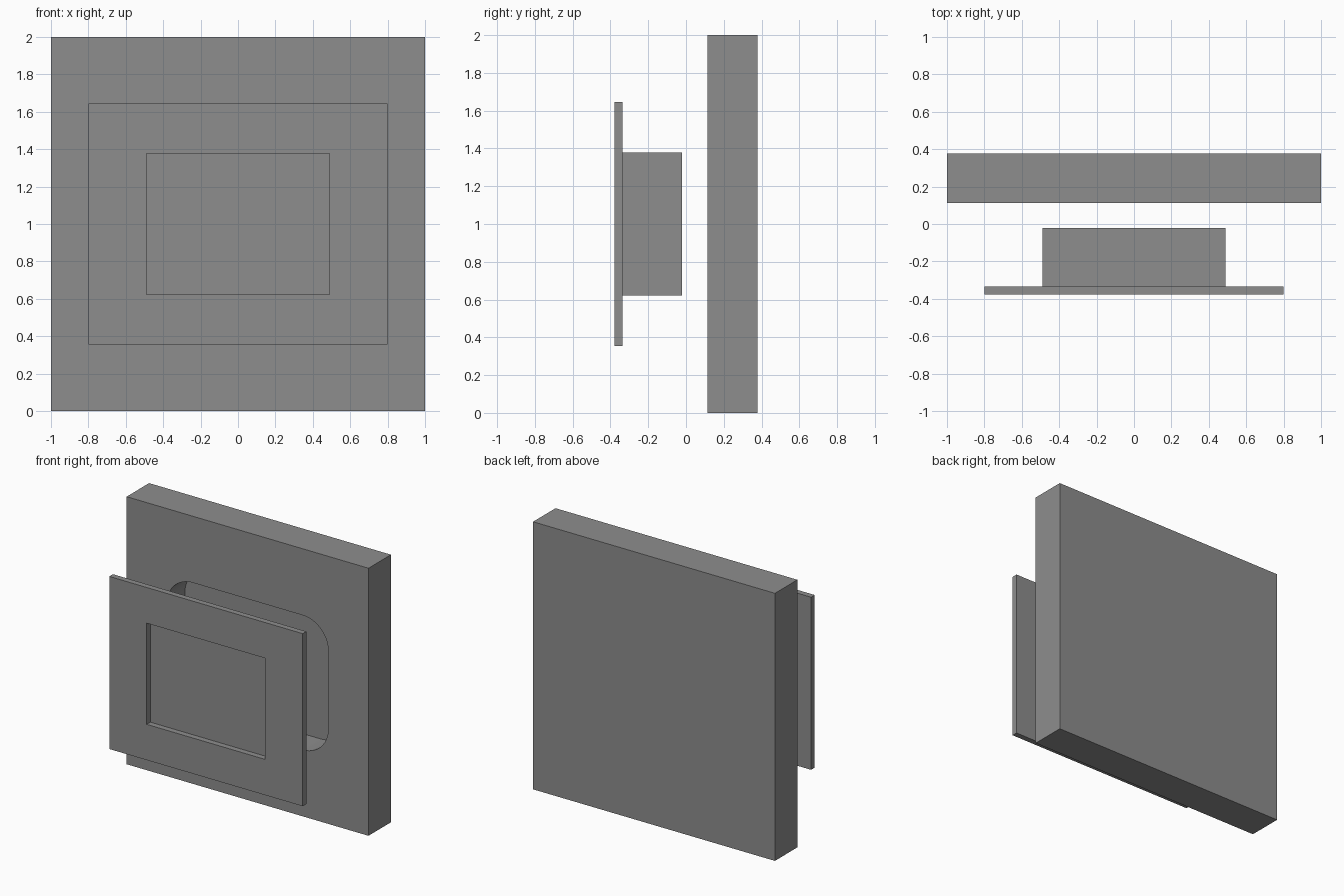
import bpy, bmesh, math

if "Cube" in bpy.data.objects:
    bpy.data.objects.remove(bpy.data.objects["Cube"])

grey = bpy.data.materials.new("mid_grey")
grey.diffuse_color = (0.27, 0.27, 0.27, 1)
grey.use_nodes = True
grey.node_tree.nodes["Principled BSDF"].inputs["Base Color"].default_value = grey.diffuse_color


def rounded_rect(hw, hh, r=0.0, steps=12):
    """Outline centred on x = 0, z = 1, with optional rounded corners."""
    if r == 0:
        return [(hw, 1 + hh), (-hw, 1 + hh), (-hw, 1 - hh), (hw, 1 - hh)]
    pts = []
    for k, (sx, sz) in enumerate([(1, 1), (-1, 1), (-1, -1), (1, -1)]):
        for i in range(steps + 1):
            a = math.pi / 2 * (k + i / steps)
            pts.append((sx * (hw - r) + r * math.cos(a),
                        1 + sz * (hh - r) + r * math.sin(a)))
    return pts


def slab(name, outline, y0, y1):
    """Extrude an x-z outline from y0 to y1."""
    bm = bmesh.new()
    face = bm.faces.new([bm.verts.new((x, y0, z)) for x, z in outline])
    ext = bmesh.ops.extrude_face_region(bm, geom=[face])["geom"]
    for v in ext:
        if isinstance(v, bmesh.types.BMVert):
            v.co.y = y1
    bmesh.ops.recalc_face_normals(bm, faces=bm.faces)
    me = bpy.data.meshes.new(name)
    bm.to_mesh(me)
    bm.free()
    me.materials.append(grey)
    ob = bpy.data.objects.new(name, me)
    bpy.context.collection.objects.link(ob)
    return ob


def cut(target, cutter):
    """Cut the cutter's shape out of the target and remove the cutter."""
    mod = target.modifiers.new("opening", 'BOOLEAN')
    mod.operation = 'DIFFERENCE'
    mod.solver = 'EXACT'
    mod.object = cutter
    bpy.context.view_layer.objects.active = target
    bpy.ops.object.modifier_apply(modifier=mod.name)
    bpy.data.objects.remove(cutter)


# Back panel with a rounded blind pocket in its front
panel = slab("back_panel", rounded_rect(1, 1), 0.113, 0.378)
cut(panel, slab("pocket_cutter", rounded_rect(0.668, 0.503, 0.213), 0.0, 0.326))
bpy.ops.object.select_all(action='DESELECT')
panel.select_set(True)
bpy.context.view_layer.objects.active = panel
bpy.ops.object.shade_smooth_by_angle(angle=math.radians(30))

# Thin front frame with a rectangular window
frame = slab("front_frame", rounded_rect(0.8, 0.645), -0.378, -0.335)
cut(frame, slab("window_cutter", rounded_rect(0.49, 0.378), -0.5, -0.2))

# Solid block behind the window
slab("rear_block", rounded_rect(0.49, 0.378), -0.335, -0.022)
